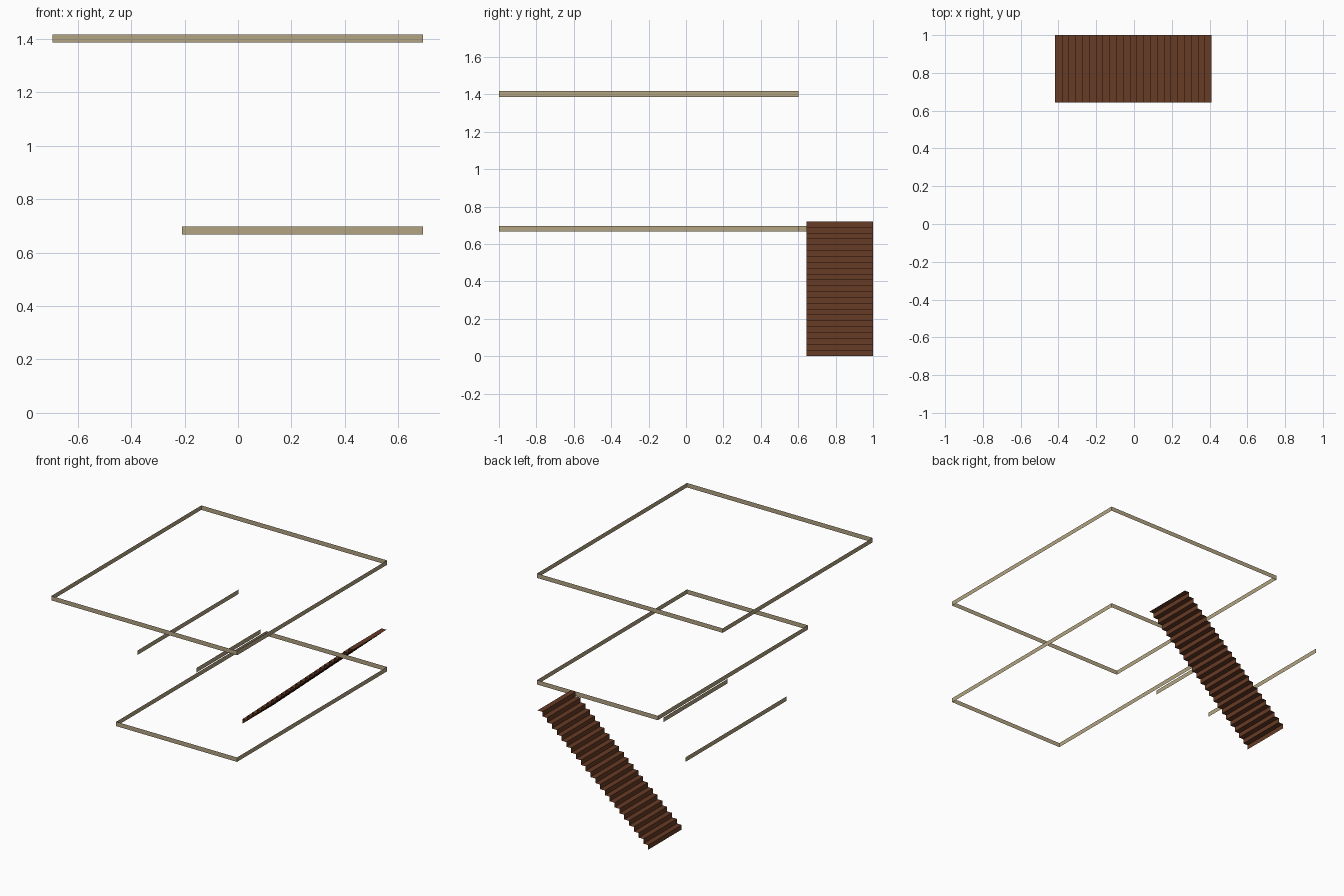
import bpy

if "Cube" in bpy.data.objects:
    bpy.data.objects.remove(bpy.data.objects["Cube"])


def material(name, rgb):
    m = bpy.data.materials.new(name)
    m.diffuse_color = (*rgb, 1.0)
    m.use_nodes = True
    m.node_tree.nodes["Principled BSDF"].inputs["Base Color"].default_value = m.diffuse_color
    return m


TAN = material("tan_edge", (0.45, 0.37, 0.225))
BROWN = material("brown_wood", (0.135, 0.043, 0.018))


def sheet(name, verts, faces, mat):
    me = bpy.data.meshes.new(name)
    me.from_pydata(verts, [], faces)
    me.materials.append(mat)
    ob = bpy.data.objects.new(name, me)
    bpy.context.collection.objects.link(ob)
    return ob


def band(name, path, z0, z1, closed=False):
    """Vertical zero-thickness strip following a plan path."""
    n = len(path)
    verts = [(x, y, z) for x, y in path for z in (z0, z1)]
    faces = []
    for i in range(n if closed else n - 1):
        j = (i + 1) % n
        faces.append((2 * i, 2 * j, 2 * j + 1, 2 * i + 1))
    return sheet(name, verts, faces, TAN)


def rectangle(x0, x1, y0, y1):
    return [(x0, y0), (x1, y0), (x1, y1), (x0, y1)]


# Edge bands of the two floors
LOW, HIGH = (0.667, 0.697), (1.387, 1.417)
band("upper_floor_edge", rectangle(-0.695, 0.693, -1, 0.601), *HIGH, closed=True)
band("lower_floor_edge", rectangle(-0.21, 0.693, -1, 0.601), *LOW, closed=True)

# Loose edge strips beside the stairwell
band("stairwell_outer_edge", [(-0.695, 1.0), (-0.695, -0.078)], *LOW)
band("stairwell_inner_edge", [(-0.254, 0.601), (-0.254, -0.078)], *LOW)

# Staircase: folded sheet of risers and treads climbing towards +x
STEPS = 23
X0, X1, TOP = -0.418, 0.41, 0.72
run, rise = (X1 - X0) / STEPS, TOP / STEPS
profile = [(X0, 0.0)]
for i in range(STEPS):
    profile.append((X0 + i * run, (i + 1) * rise))
    profile.append((X0 + (i + 1) * run, (i + 1) * rise))
verts = [(x, y, z) for x, z in profile for y in (0.643, 1.0)]
faces = [(2 * i, 2 * i + 2, 2 * i + 3, 2 * i + 1) for i in range(len(profile) - 1)]
stairs = sheet("staircase", verts, faces, BROWN)
stairs.data.flip_normals()
if stairs.data.polygons[1].normal.z < 0:
    stairs.data.flip_normals()
